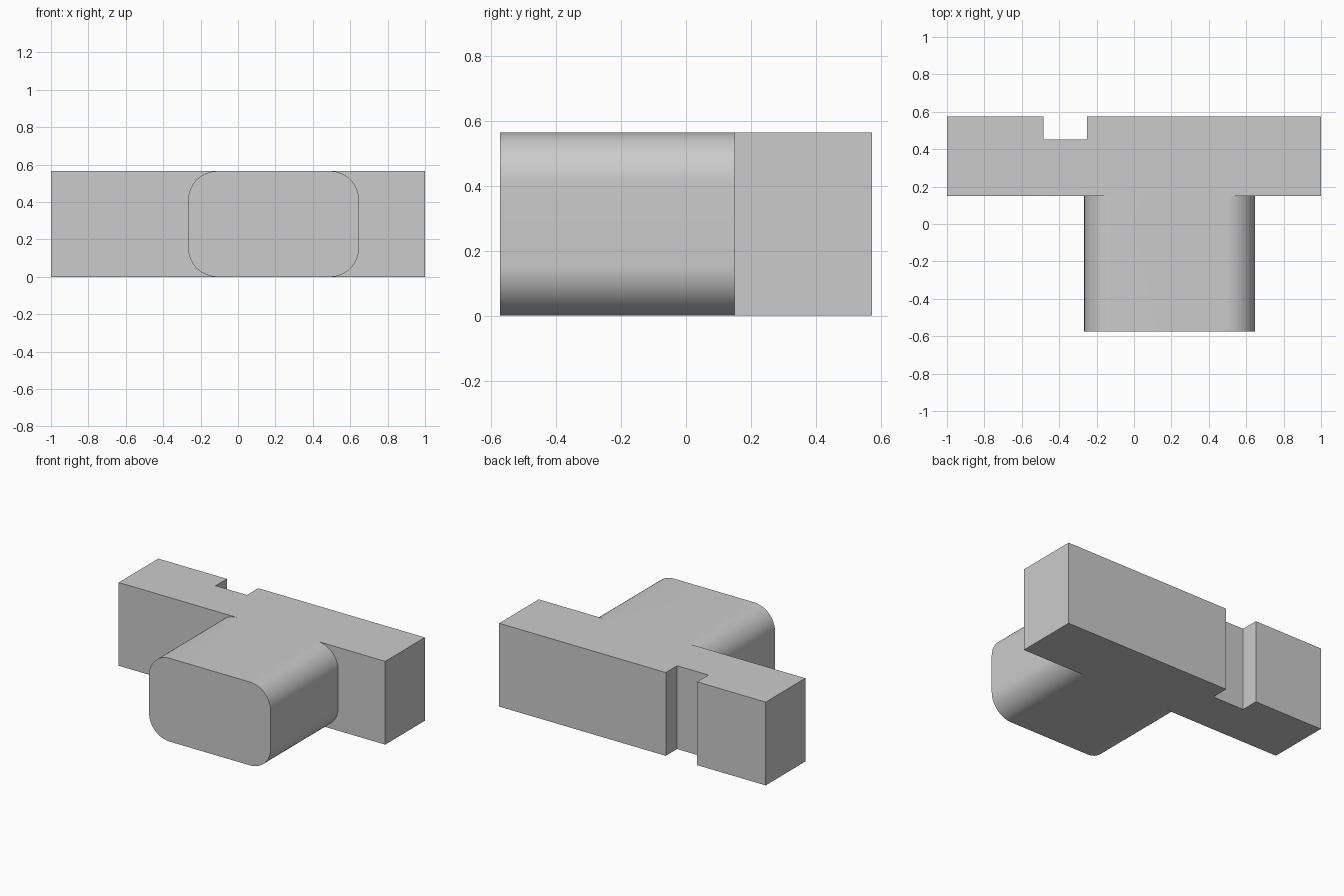
import bpy, bmesh
from math import cos, sin, pi
from mathutils import Vector

cube = bpy.data.objects.get("Cube")
if cube:
    bpy.data.objects.remove(cube, do_unlink=True)

HEIGHT = 0.565
FRONT, SHOULDER, BACK = -0.574, 0.15, 0.574

grey = bpy.data.materials.new("plain grey")
grey.use_nodes = True
grey.diffuse_color = (0.6, 0.6, 0.6, 1)
grey.node_tree.nodes["Principled BSDF"].inputs["Base Color"].default_value = (0.6, 0.6, 0.6, 1)


def extrude(name, outline, offset):
    """Solid made by sweeping a closed outline along an offset."""
    bm = bmesh.new()
    face = bm.faces.new([bm.verts.new(p) for p in outline])
    swept = bmesh.ops.extrude_face_region(bm, geom=[face])["geom"]
    moved = [v for v in swept if isinstance(v, bmesh.types.BMVert)]
    bmesh.ops.translate(bm, verts=moved, vec=Vector(offset))
    bmesh.ops.recalc_face_normals(bm, faces=bm.faces)
    mesh = bpy.data.meshes.new(name)
    bm.to_mesh(mesh)
    bm.free()
    mesh.materials.append(grey)
    obj = bpy.data.objects.new(name, mesh)
    bpy.context.collection.objects.link(obj)
    return obj


def rounded_rect(x0, x1, z0, z1, r, y, steps=16):
    """Rounded rectangle in the xz plane."""
    centres = [(x1 - r, z1 - r), (x0 + r, z1 - r), (x0 + r, z0 + r), (x1 - r, z0 + r)]
    points = []
    for quarter, (cx, cz) in enumerate(centres):
        for i in range(steps + 1):
            a = (quarter + i / steps) * pi / 2
            points.append((cx + r * cos(a), y, cz + r * sin(a)))
    return points


# Crossbar with a square notch through its back
plan = [(-1, SHOULDER), (1, SHOULDER), (1, BACK), (-0.25, BACK),
        (-0.25, 0.453), (-0.485, 0.453), (-0.485, BACK), (-1, BACK)]
body = extrude("crossbar_and_stem", [(x, y, 0) for x, y in plan], (0, 0, HEIGHT))

# Rounded stem, slightly embedded in the crossbar
stem = extrude("stem", rounded_rect(-0.266, 0.647, 0, HEIGHT, 0.155, FRONT),
               (0, SHOULDER + 0.1 - FRONT, 0))

# Fuse both into one solid
union = body.modifiers.new("join stem", "BOOLEAN")
union.operation = "UNION"
union.solver = "EXACT"
union.object = stem
bpy.ops.object.select_all(action="DESELECT")
body.select_set(True)
bpy.context.view_layer.objects.active = body
bpy.ops.object.modifier_apply(modifier=union.name)
bpy.data.objects.remove(stem, do_unlink=True)
bpy.ops.object.shade_smooth_by_angle(angle=pi / 6)
